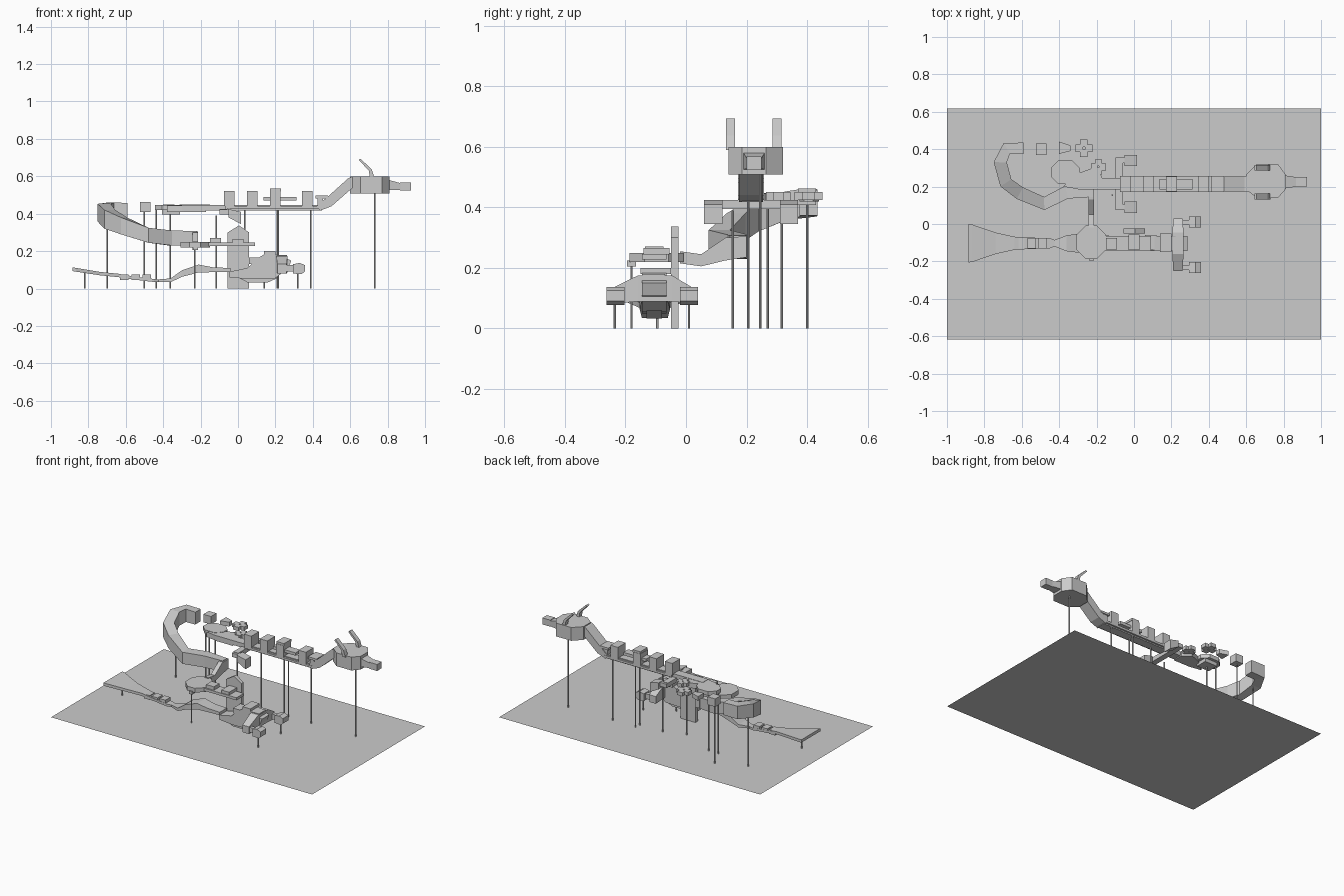
import bpy, bmesh
from mathutils import Vector


def make(name, verts, faces):
    me = bpy.data.meshes.new(name)
    me.from_pydata(verts, [], faces)
    bm = bmesh.new()
    bm.from_mesh(me)
    bmesh.ops.recalc_face_normals(bm, faces=bm.faces)
    bm.to_mesh(me)
    bm.free()
    ob = bpy.data.objects.new(name, me)
    bpy.context.collection.objects.link(ob)
    return ob


def loft(name, rings):
    n, m = len(rings[0]), len(rings)
    faces = [list(range(n)), list(range((m - 1) * n, m * n))]
    for r in range(m - 1):
        for i in range(n):
            j = (i + 1) % n
            faces.append([r * n + i, r * n + j, (r + 1) * n + j, (r + 1) * n + i])
    return make(name, [v for r in rings for v in r], faces)


def prism_z(name, pts, z0, z1):
    return loft(name, [[(x, y, z) for x, y in pts] for z in (z0, z1)])


def prism_y(name, pts, y0, y1):
    return loft(name, [[(x, y, z) for x, z in pts] for y in (y0, y1)])


def box(name, x0, x1, y0, y1, z0, z1):
    return prism_z(name, [(x0, y0), (x1, y0), (x1, y1), (x0, y1)], z0, z1)


def octagon(x0, x1, y0, y1, c):
    return [(x0 + c, y0), (x1 - c, y0), (x1, y0 + c), (x1, y1 - c),
            (x1 - c, y1), (x0 + c, y1), (x0, y1 - c), (x0, y0 + c)]


def sweep(name, stations):
    """Stations are (x, y, z, width, height); sections stay upright."""
    rings = []
    for i, (x, y, z, w, h) in enumerate(stations):
        a, b = stations[max(i - 1, 0)], stations[min(i + 1, len(stations) - 1)]
        t = Vector((b[0] - a[0], b[1] - a[1])).normalized()
        nx, ny = -t.y * w / 2, t.x * w / 2
        rings.append([(x + s * nx, y + s * ny, z + k * h / 2)
                      for s, k in ((-1, -1), (1, -1), (1, 1), (-1, 1))])
    return loft(name, rings)


# Base sheet
make("base_sheet", [(-1, -.617, 0), (1, -.617, 0), (1, .617, 0), (-1, .617, 0)], [(0, 1, 2, 3)])

# Thin support rods: x, y, top
for x, y, z in [(.73, .245, .51), (.39, .245, .42), (.21, .205, .42), (.215, .245, .42),
                (.035, .205, .42), (-.115, .155, .39), (-.363, .27, .4), (-.437, .27, .42),
                (-.5, .4, .41), (-.7, .317, .37), (-.23, -.18, .22), (.32, -.235, .09),
                (.32, .01, .09), (.14, -.095, .06), (-.82, -.095, .09)]:
    prism_z("support_rod", octagon(x - .004, x + .004, y - .004, y + .004, .0023), 0, z)

# Upper figure: head, snout, horns, neck
prism_z("upper_head", [(.60, .185), (.655, .14), (.77, .14), (.81, .185),
                       (.81, .265), (.77, .32), (.655, .32), (.60, .265)], .508, .6)
sweep("upper_snout", [(.79, .225, .555, .075, .06), (.87, .225, .545, .05, .036)])
box("upper_muzzle", .865, .925, .2, .25, .523, .568)
for y in (.132, .285):
    prism_y("horn", [(.645, .688), (.655, .694), (.715, .637), (.73, .59), (.705, .59), (.7, .63)], y, y + .03)
prism_y("upper_neck", [(.42, .44), (.44, .417), (.5, .44), (.62, .545), (.62, .6), (.59, .59), (.49, .5)],
        .175, .255)

# Upper spine with standing plates
box("upper_spine", -.3, .45, .185, .245, .417, .447)
box("upper_rail", -.07, .45, .172, .257, .425, .44)
for x in (-.075, .047, .17, .342):
    box("back_plate", x, x + .057, .172, .257, .44, .5)
    box("plate_cap", x, x + .057, .172, .257, .5, .522)
box("plate_top", .172, .23, .175, .255, .52, .536)
box("spine_saddle", .137, .312, .185, .24, .47, .49)
box("neck_collar", .415, .48, .172, .257, .482, .497)
box("collar_post", .425, .455, .18, .25, .44, .485)

# Upper hips and rear parts
prism_z("upper_hip", octagon(-.445, -.29, .215, .34, .04), .42, .447)
box("hip_pad", -.405, -.31, .24, .32, .395, .42)
prism_z("upper_loin", [(-.38, .2), (-.29, .185), (-.17, .185), (-.17, .255), (-.22, .3), (-.3, .27)], .41, .445)
for i, j in ((-1, 0), (1, 0), (0, -1), (0, 1)):
    for cx, cy, r, s in ((-.268, .405, .026, .02), (-.19, .305, .022, .018)):
        x, y = cx + i * r, cy + j * r
        box("ring_block", x - s, x + s, y - s, y + s, .425, .45)
prism_z("tail_wedge", [(-.4, .375), (-.34, .39), (-.34, .42), (-.4, .44)], .42, .45)
box("tail_cube", -.525, -.467, .37, .43, .408, .463)

# Upper legs, mirrored about the spine
for s in (-1, 1):
    y = .215 + s * .125
    box("upper_leg", -.1, -.06, min(.215, y), max(.215, y), .395, .425)
    loft("upper_foot", [[(x, y + k, z) for x, z in ((-.05, .38), (.015, .345), (.015, .41), (-.05, .425))]
                        for k in (-.03, .03)])
    box("foot_link", -.1, -.045, y - .015, y + .015, .395, .422)

# Curled upper tail that joins the lower platform
sweep("curled_tail", [(-.59, .405, .415, .06, .085), (-.68, .405, .415, .065, .09),
                      (-.715, .33, .405, .07, .095), (-.685, .22, .37, .07, .1),
                      (-.61, .165, .335, .07, .09), (-.48, .11, .285, .07, .08),
                      (-.36, .17, .27, .07, .08), (-.22, .17, .27, .05, .075)])
sweep("tail_link", [(-.228, .2, .27, .03, .07), (-.228, .13, .262, .03, .075),
                    (-.228, .05, .225, .03, .04), (-.228, -.02, .235, .03, .04)])

# Middle platform with its slatted walkway
prism_z("platform", octagon(-.308, -.15, -.187, -.008, .05), .22, .25)
box("walkway", -.16, .09, -.145, -.065, .228, .246)
box("walkway_box", -.15, -.09, -.135, -.075, .24, .27)
box("walkway_box", -.03, .03, -.14, -.055, .245, .266)
box("platform_socket", -.24, -.215, -.195, -.165, .205, .225)

# Upright pointed panel
prism_y("pointed_panel", [(-.055, 0), (.06, 0), (.06, .3), (.005, .337), (-.055, .3)], -.05, -.025)

# Lower tail with fan end
sweep("lower_tail", [(x, -.103, z, w, h) for x, z, w, h in (
    (-.885, .103, .205, .02), (-.865, .1, .2, .02), (-.74, .08, .115, .018), (-.64, .07, .07, .018),
    (-.55, .055, .06, .016), (-.45, .043, .055, .016), (-.425, .042, .035, .014),
    (-.36, .044, .085, .02), (-.3, .08, .1, .035), (-.21, .107, .09, .042),
    (-.13, .1, .08, .025), (-.04, .1, .08, .02))])
for x in (-.63, -.57, -.51):
    box("tail_segment", x, x + .045, -.13, -.075, .045, .075)

# Lower body hull, back blocks, shoulder
prism_y("lower_body", [(-.045, .06), (.06, .05), (.2, .055), (.27, .11), (.285, .15), (.22, .175),
                       (.165, .197), (.11, .165), (.05, .11), (-.045, .09)], -.145, -.065)
prism_y("lower_keel", [(.0, .06), (.05, .033), (.16, .033), (.22, .06)], -.13, -.08)
box("back_block", .14, .2, -.15, -.05, .18, .2)
box("back_block", .06, .12, -.14, -.06, .13, .165)
box("shoulder_block", .2, .262, -.145, -.07, .135, .18)
sweep("shoulder", [(.235, -.25, .105, .05, .05), (.235, -.16, .132, .06, .085),
                   (.235, -.045, .132, .06, .085), (.235, .03, .105, .05, .05)])

# Lower front limbs and feet
for y in (-.233, .01):
    box("lower_arm", .22, .3, y - .012, y + .012, .09, .125)
    prism_y("lower_foot", [(.295, .08), (.34, .077), (.357, .09), (.357, .125), (.33, .137), (.295, .13)],
            y - .03, y + .03)
